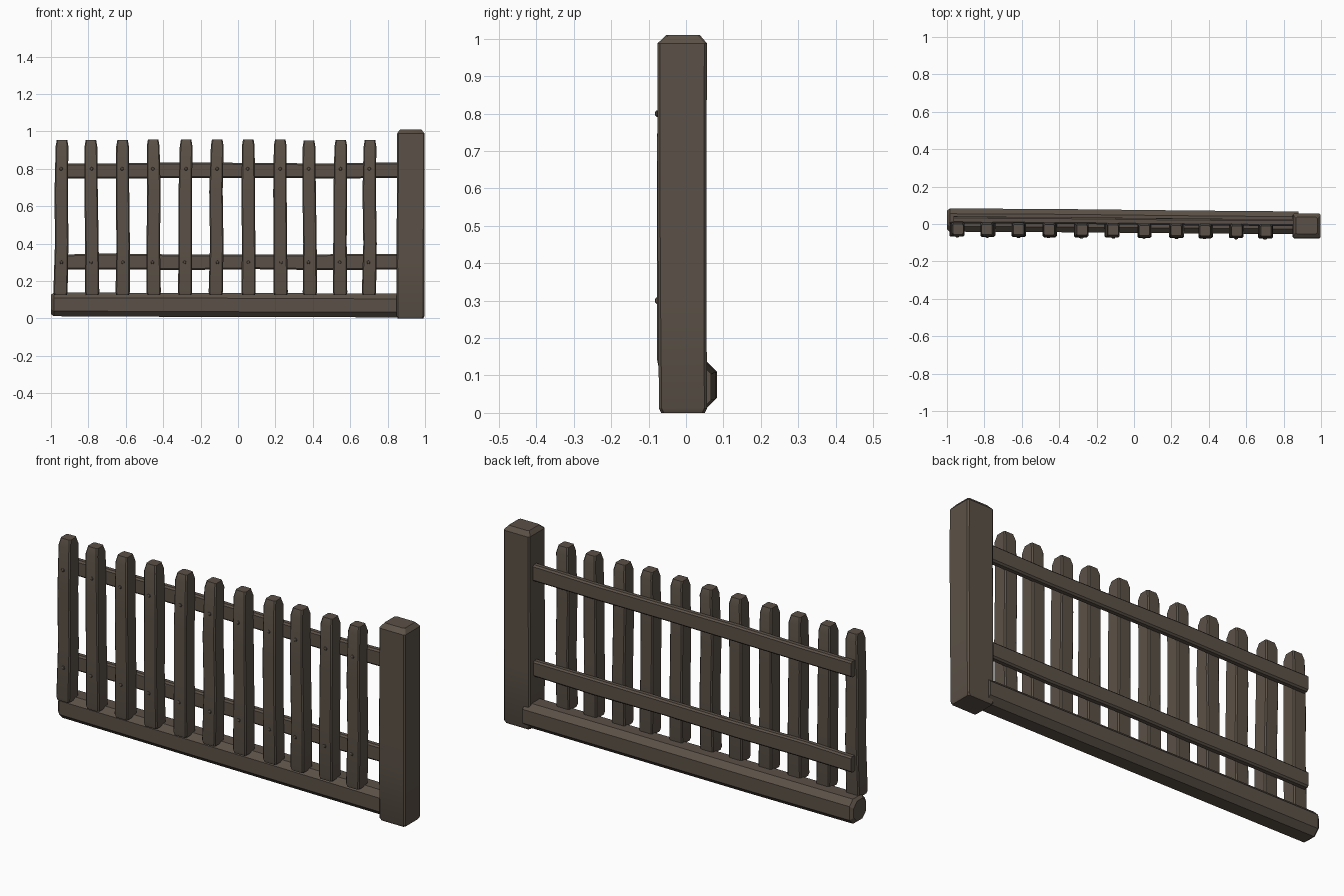
import bpy, bmesh, math, random
from mathutils import Vector

if "Cube" in bpy.data.objects:
    bpy.data.objects.remove(bpy.data.objects["Cube"])

random.seed(4)

wood = bpy.data.materials.new("weathered brown wood")
wood.diffuse_color = (0.105, 0.083, 0.063, 1)
wood.use_nodes = True
wood.node_tree.nodes["Principled BSDF"].inputs["Base Color"].default_value = wood.diffuse_color


def finish(bm, name):
    bmesh.ops.recalc_face_normals(bm, faces=bm.faces)
    me = bpy.data.meshes.new(name)
    bm.to_mesh(me)
    bm.free()
    ob = bpy.data.objects.new(name, me)
    bpy.context.collection.objects.link(ob)
    me.materials.append(wood)
    bpy.ops.object.select_all(action='DESELECT')
    ob.select_set(True)
    bpy.context.view_layer.objects.active = ob
    bpy.ops.object.shade_smooth_by_angle(angle=math.radians(30))
    return ob


def timber(name, axis, rings, chamfer):
    """Loft chamfered rectangles. Ring = (position, centre a, centre b, half a, half b).
    axis 'z': a = x, b = y.  axis 'x': a = y, b = z."""
    bm = bmesh.new()
    loops = []
    for p, ca, cb, ha, hb in rings:
        c = min(chamfer, ha * 0.8, hb * 0.8)
        pts = [(ha, hb - c), (ha - c, hb), (c - ha, hb), (-ha, hb - c),
               (-ha, c - hb), (c - ha, -hb), (ha - c, -hb), (ha, c - hb)]
        loops.append([bm.verts.new((ca + a, cb + b, p) if axis == 'z'
                                   else (p, ca + a, cb + b)) for a, b in pts])
    for r0, r1 in zip(loops, loops[1:]):
        for i in range(8):
            j = (i + 1) % 8
            bm.faces.new((r0[i], r0[j], r1[j], r1[i]))
    bm.faces.new(loops[0])
    bm.faces.new(loops[-1])
    return finish(bm, name)


def jit(s):
    return random.uniform(-s, s)


# Gate post with chamfered cap and slightly worn foot
timber("post", 'z', [
    (0.0, 0.922, -0.008, 0.068, 0.058),
    (0.012, 0.922, -0.008, 0.074, 0.064),
    (0.3, 0.922, -0.010, 0.075, 0.065),
    (0.7, 0.924, -0.011, 0.074, 0.066),
    (0.988, 0.924, -0.010, 0.074, 0.066),
    (1.01, 0.923, -0.008, 0.057, 0.045)], 0.007)

# Rounded ground beam, running slightly askew
timber("ground_beam", 'x', [
    (-1.0, 0.021, 0.075, 0.050, 0.052),
    (-0.985, 0.021, 0.075, 0.062, 0.063),
    (-0.4, 0.018, 0.073, 0.062, 0.064),
    (0.3, 0.011, 0.071, 0.061, 0.064),
    (0.88, 0.006, 0.069, 0.061, 0.063)], 0.028)

# Two horizontal rails behind the pickets
for name, z in (("upper_rail", 0.791), ("lower_rail", 0.303)):
    rings = []
    for x in (-0.965, -0.7, -0.3, 0.1, 0.5, 0.87):
        y = 0.023 - 0.009 * (x + 0.96)
        rings.append((x, y + jit(0.001), z + jit(0.003), 0.018, 0.041 + jit(0.002)))
    timber(name, 'x', rings, 0.008)

# Row of uneven pickets with blunt chamfered tops, and their nails
centres = [-0.945, -0.783, -0.617, -0.452, -0.28, -0.115,
           0.056, 0.227, 0.382, 0.548, 0.703]
for n, x in enumerate(centres, 1):
    y = -0.028 - 0.006 * (x + 0.945)
    lean = jit(0.005)
    top = 0.955 + jit(0.003)
    timber(f"picket_{n}", 'z', [
        (0.125, x - lean, y, 0.034, 0.036),
        (0.14, x - lean, y, 0.038, 0.039),
        (0.4, x + jit(0.003), y + jit(0.002), 0.036, 0.039),
        (0.68, x + jit(0.003), y + jit(0.002), 0.036, 0.039),
        (top - 0.035, x + lean, y, 0.034, 0.038),
        (top, x + lean, y, 0.028, 0.027)], 0.006)
    for z in (0.3, 0.8):
        bm = bmesh.new()
        bmesh.ops.create_uvsphere(bm, u_segments=8, v_segments=6, radius=0.009)
        bmesh.ops.scale(bm, vec=(1, 0.7, 1), verts=bm.verts)
        bmesh.ops.translate(bm, vec=Vector((x + jit(0.006), y - 0.039, z)), verts=bm.verts)
        finish(bm, f"nail_{n}_{'low' if z < 0.5 else 'high'}")
